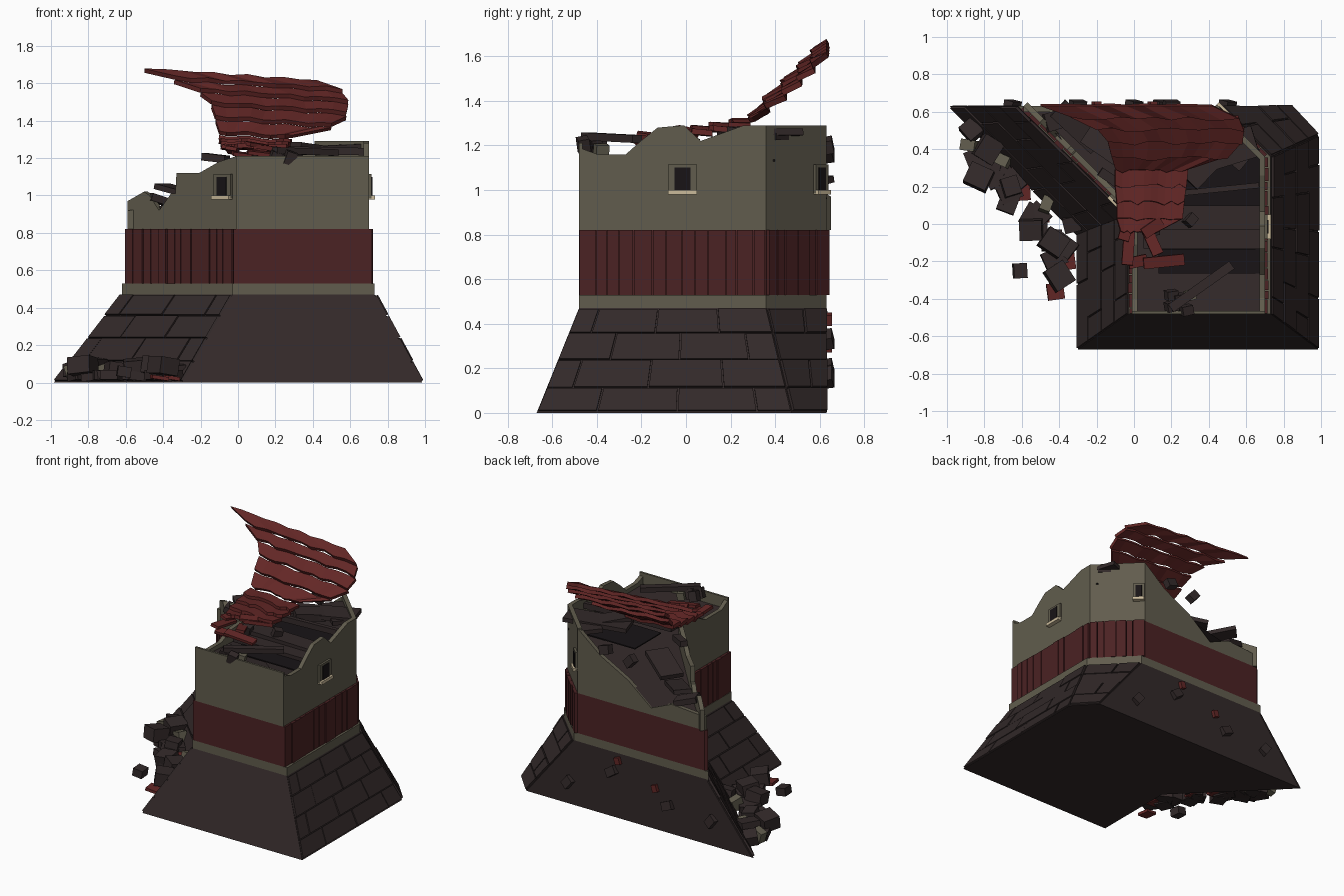
import bpy, bmesh, math, random
from mathutils import Matrix, Vector

random.seed(4)
start_cube = bpy.data.objects.get("Cube")
if start_cube:
    bpy.data.objects.remove(start_cube)


def make_material(name, colour):
    mat = bpy.data.materials.new(name)
    mat.use_nodes = True
    mat.diffuse_color = (*colour, 1)
    mat.node_tree.nodes["Principled BSDF"].inputs["Base Color"].default_value = (*colour, 1)
    return mat


STONE = make_material("dark brown stone", (.032, .022, .022))
PLASTER = make_material("grey green plaster", (.12, .108, .075))
PLANK = make_material("dark red planks", (.07, .016, .017))
TILE = make_material("red roof tiles", (.125, .02, .019))
SILL = make_material("pale sill", (.6, .5, .33))
GLOOM = make_material("dark opening", (.009, .007, .008))


def finish(name, bm, mat):
    bmesh.ops.recalc_face_normals(bm, faces=bm.faces)
    mesh = bpy.data.meshes.new(name)
    bm.to_mesh(mesh)
    bm.free()
    mesh.materials.append(mat)
    obj = bpy.data.objects.new(name, mesh)
    bpy.context.collection.objects.link(obj)
    return obj


def add_loft(bm, lower, upper):
    """Closed solid between two matching outlines."""
    low = [bm.verts.new(p) for p in lower]
    top = [bm.verts.new(p) for p in upper]
    bm.faces.new(low[::-1])
    bm.faces.new(top)
    for i in range(len(low)):
        j = (i + 1) % len(low)
        bm.faces.new((low[i], low[j], top[j], top[i]))


def add_box(bm, place, size, turn=0, tilt=0, roll=0):
    matrix = (Matrix.Translation(place) @ Matrix.Rotation(turn, 4, 'Z')
              @ Matrix.Rotation(tilt, 4, 'Y') @ Matrix.Rotation(roll, 4, 'X')
              @ Matrix.Diagonal((*size, 1)))
    bmesh.ops.create_cube(bm, size=1, matrix=matrix)


def box(name, mat, *args):
    bm = bmesh.new()
    add_box(bm, *args)
    return finish(name, bm, mat)


def at_height(outline, z):
    return [Vector((x, y, z)) for x, y in outline]


def prism(name, mat, outline, z0, z1):
    bm = bmesh.new()
    add_loft(bm, at_height(outline, z0), at_height(outline, z1))
    return finish(name, bm, mat)


# Outlines run counter-clockwise from the front left corner
FOOT = [(-.3, -.67), (.985, -.67), (.985, .475), (.84, .63), (-.985, .63), (-.3, -.055)]
SHOULDER = [(-.03, -.48), (.73, -.48), (.73, .36), (.46, .63), (-.62, .63), (-.03, .05)]
TOWER = [(-.01, -.48), (.7, -.48), (.7, .36), (.43, .63), (-.59, .63), (-.01, .05)]
BASE_TOP, BAND_LOW, BAND_TOP = .47, .53, .82
WEATHERED = (1, 2, 4, 5)          # sides with bricks and planks; the rest are flat cuts

# Sloping stone base
bm = bmesh.new()
foot, shoulder = at_height(FOOT, 0), at_height(SHOULDER, BASE_TOP)
add_loft(bm, foot, shoulder)
finish("base", bm, STONE)

# Brick courses on the sloping sides
bm = bmesh.new()
COURSES = (.005, .11, .235, .355, .465)
for side in WEATHERED:
    a, b = foot[side], foot[(side + 1) % 6]
    d, c = shoulder[side], shoulder[(side + 1) % 6]
    normal = (b - a).cross(d - a).normalized()
    length = (b - a).length

    def on_slope(u, z):
        t = z / BASE_TOP
        return a.lerp(d, t).lerp(b.lerp(c, t), u)

    for row in range(4):
        z0, z1 = COURSES[row] + .003, COURSES[row + 1] - .003
        step = .36 / length
        cuts = [0] + [k * step + step * (.35 if row % 2 else .75) for k in range(9)]
        cuts = [u for u in cuts if u < .93] + [1]
        for u0, u1 in zip(cuts, cuts[1:]):
            gap = .004 / length
            quad = [on_slope(u0 + gap, z0), on_slope(u1 - gap, z0),
                    on_slope(u1 - gap, z1), on_slope(u0 + gap, z1)]
            depth = random.uniform(.008, .016)
            add_loft(bm, [p - normal * .01 for p in quad], [p + normal * depth for p in quad])
finish("base_bricks", bm, STONE)

# Plaster ledge and red band
prism("ledge", PLASTER, SHOULDER, BASE_TOP, BAND_LOW)
prism("red_band", PLANK, TOWER, BAND_LOW, BAND_TOP)
bm = bmesh.new()
for side in WEATHERED:
    a, b = Vector(TOWER[side]), Vector(TOWER[(side + 1) % 6])
    run = (b - a).normalized()
    out = Vector((run.y, -run.x))
    length, s = (b - a).length, 0
    while s < length - .01:
        width = min(random.uniform(.045, .085), length - s)
        depth = random.uniform(.012, .024)
        p = a + run * (s + width / 2) + out * depth / 2
        add_box(bm, (*p, (BAND_LOW + BAND_TOP) / 2),
                (width - .004, depth, BAND_TOP - BAND_LOW), math.atan2(run.y, run.x))
        s += width
finish("band_planks", bm, PLANK)


# Broken upper walls: each has a top profile of (fraction along wall, height)
def upper_wall(name, side, profile, thick=.03):
    a, b = Vector(TOWER[side]), Vector(TOWER[(side + 1) % 6])
    run = (b - a).normalized()
    inward = Vector((-run.y, run.x, 0)) * thick
    outline = [Vector((*a, BAND_TOP)), Vector((*b, BAND_TOP))]
    outline += [Vector((*a.lerp(b, t), z)) for t, z in reversed(profile)]
    bm = bmesh.new()
    add_loft(bm, outline, [p + inward for p in outline])
    finish(name, bm, PLASTER)


upper_wall("front_wall", 0, [(0, 1.21), (1, 1.21)], .015)
upper_wall("right_wall", 1, [(0, 1.19), (.1, 1.16), (.25, 1.16), (.33, 1.22), (.42, 1.28),
                             (.56, 1.29), (.65, 1.22), (.88, 1.29), (1, 1.29)])
upper_wall("corner_wall", 2, [(0, 1.29), (1, 1.29)])
upper_wall("back_wall", 3, [(0, 1.29), (.18, 1.14), (.4, 1.02), (.58, .87), (.74, .94), (1, .92)])
upper_wall("diagonal_wall", 4, [(0, .97), (.15, 1.02), (.2, 1.0), (.29, .92), (.4, 1.01),
                                (.44, 1.01), (.45, 1.12), (.66, 1.12), (.84, 1.18), (1, 1.21)])
upper_wall("left_wall", 5, [(0, 1.21), (.3, 1.2), (.5, 1.15), (.85, 1.15), (1, 1.2)])


# Windows with frame, dark opening and pale sill
def window(name, x, y, turn, wide=.13):
    out = Vector((math.sin(turn), -math.cos(turn), 0))

    def piece(part, mat, z, size, push):
        box(name + part, mat, Vector((x, y, z)) + out * push, size, turn)

    piece("_frame", PLASTER, 1.05, (wide, .02, .13), .005)
    piece("_opening", GLOOM, 1.05, (wide * .55, .008, .1), .015)
    piece("_sill", SILL, .99, (wide, .04, .022), .012)


window("right_window", .7, -.015, math.pi / 2)
window("corner_window", .46, .6, math.pi * .75, .08)
window("diagonal_window", -.075, .115, -math.pi / 4)

# Collapsed floor inside the walls
bm = bmesh.new()
rim = [(.0, -.468, 1.13), (.675, -.468, 1.13), (.675, .35, 1.13), (.42, .62, 1.12), (.25, .62, 1.1),
       (.02, .62, .99), (-.16, .62, .85), (-.33, .62, .91), (-.56, .62, .89), (.01, .06, 1.1)]
add_loft(bm, [(x, y, BAND_TOP) for x, y, z in rim], rim)
finish("floor", bm, STONE)
for y, wide in ((-.2, .13), (.25, .3)):
    box("floor_gap", GLOOM, (.4, y, 1.133), (.54, wide, .008))

# Loose boards and beams on the floor
bm = bmesh.new()
for place, size, turn, tilt in (
        ((.36, .035, 1.17), (.62, .13, .03), 0, .02),
        ((.36, -.08, 1.145), (.62, .1, .03), 0, 0),
        ((.36, -.335, 1.235), (.4, .05, .035), .62, .03),
        ((.44, .38, 1.25), (.44, .17, .03), .3, -.05),
        ((.36, .3, 1.25), (.2, .13, .05), .8, .1),
        ((.5, .44, 1.24), (.3, .16, .03), -.7, 0),
        ((.4, .18, 1.24), (.54, .03, .04), .1, .02),
        ((-.12, .24, 1.2), (.15, .05, .04), -.6, .1),
        ((-.3, .52, 1.02), (.3, .12, .03), -.75, .2),
        ((-.12, .42, 1.1), (.3, .16, .03), -.6, -.2),
        ((-.4, .56, .97), (.16, .1, .04), .3, .3)):
    add_box(bm, place, size, turn, tilt)
for x, y in ((.2, -.44), (.24, -.4), (.28, -.46), (.3, .02), (.2, -.38), (.1, -.03)):
    add_box(bm, (x, y, 1.2), (.06, .05, .07), random.random(), .3, .2)
finish("floor_boards", bm, STONE)
box("plaster_chunk", PLASTER, (.3, -.38, 1.18), (.05, .06, .05), .3, .2)

# Hanging roof remnant in overlapping tile courses
ROWS = [(-.04, -.07, .1), (.03, -.09, .26), (.12, -.09, .27), (.21, -.1, .28), (.29, -.1, .29),
        (.36, -.12, .5), (.44, -.14, .58), (.51, -.2, .59), (.57, -.34, .56), (.63, -.5, .42)]
SLOPE = [(-.1, 1.25), (.28, 1.31), (.36, 1.4), (.64, 1.66)]


def roof_height(x, y):
    for (y0, z0), (y1, z1) in zip(SLOPE, SLOPE[1:]):
        if y <= y1:
            break
    return z0 + (z1 - z0) * (y - y0) / (y1 - y0) - .07 * x


COLUMNS = 10
for (y0, l0, r0), (y1, l1, r1) in zip(ROWS, ROWS[1:]):
    bm = bmesh.new()
    edges = []
    for y, left, right, lift in ((y0, l0, r0, .018), (y1, l1, r1, -.004)):
        line = []
        for i in range(COLUMNS + 1):
            x = left + (right - left) * i / COLUMNS
            sag = .006 * math.sin(x * 30)
            jag = random.uniform(-.02, .005) if lift > 0 else 0
            line.append(bm.verts.new((x, y + jag, roof_height(x, y) + lift + sag)))
        edges.append(line)
    for i in range(COLUMNS):
        bm.faces.new((edges[0][i], edges[0][i + 1], edges[1][i + 1], edges[1][i]))
    course = finish("roof_course", bm, TILE)
    course.modifiers.new("thickness", 'SOLIDIFY').thickness = .025

# Fallen tiles below the remnant
bm = bmesh.new()
for x, y, z, long, turn in ((-.03, -.12, 1.24, .2, 1.5), (.02, -.2, 1.22, .1, .2), (.1, -.02, 1.27, .12, .6),
                            (.16, -.2, 1.22, .22, .1), (.1, -.1, 1.23, .14, 2), (-.04, -.02, 1.25, .14, 1.3)):
    add_box(bm, (x, y, z), (long, .06, .02), turn, .12, .15)
finish("loose_tiles", bm, TILE)

# Rubble beside the base
bm = bmesh.new()
for x, y, size in ((-.78, .4, .13), (-.83, .25, .13), (-.55, -.03, .12), (-.61, -.25, .08), (-.4, -.28, .13),
                   (-.33, 0, .09), (-.43, -.1, .13), (-.87, .5, .1), (-.66, .2, .1), (-.3, .12, .1)):
    add_box(bm, (x, y, size * .6 + .01), (size, size * .9, size * .7),
            random.random() * 3, random.uniform(-.25, .25), .15)
for i in range(16):
    t = random.random()
    add_box(bm, (-.36 - .5 * t, -.2 + .62 * t + random.uniform(-.08, .08), .035),
            (.12, .1, .05), random.random() * 3, .1)
for x, z in ((.0, 1.17), (.2, 1.2), (-.65, .18), (-.3, .2), (.15, .33), (.5, .16)):
    add_box(bm, (x, .635, z), (.08, .05, .06), 0, random.random(), .2)
finish("rubble", bm, STONE)
bm = bmesh.new()
for x, y in ((-.42, -.36), (-.6, .17), (-.68, .27), (-.5, .05), (-.36, -.2)):
    add_box(bm, (x, y, .025), (.09, .09, .02), random.random() * .2, .15)
for x, z in ((.1, .42), (-.2, .3)):
    add_box(bm, (x, .635, z), (.04, .04, .05), 0, .3)
finish("fallen_tiles", bm, TILE)
bm = bmesh.new()
for x, y in ((-.88, .42), (-.7, .34), (-.47, .1)):
    add_box(bm, (x, y, .06), (.08, .06, .08), random.random() * 3, .3)
finish("plaster_rubble", bm, PLASTER)
